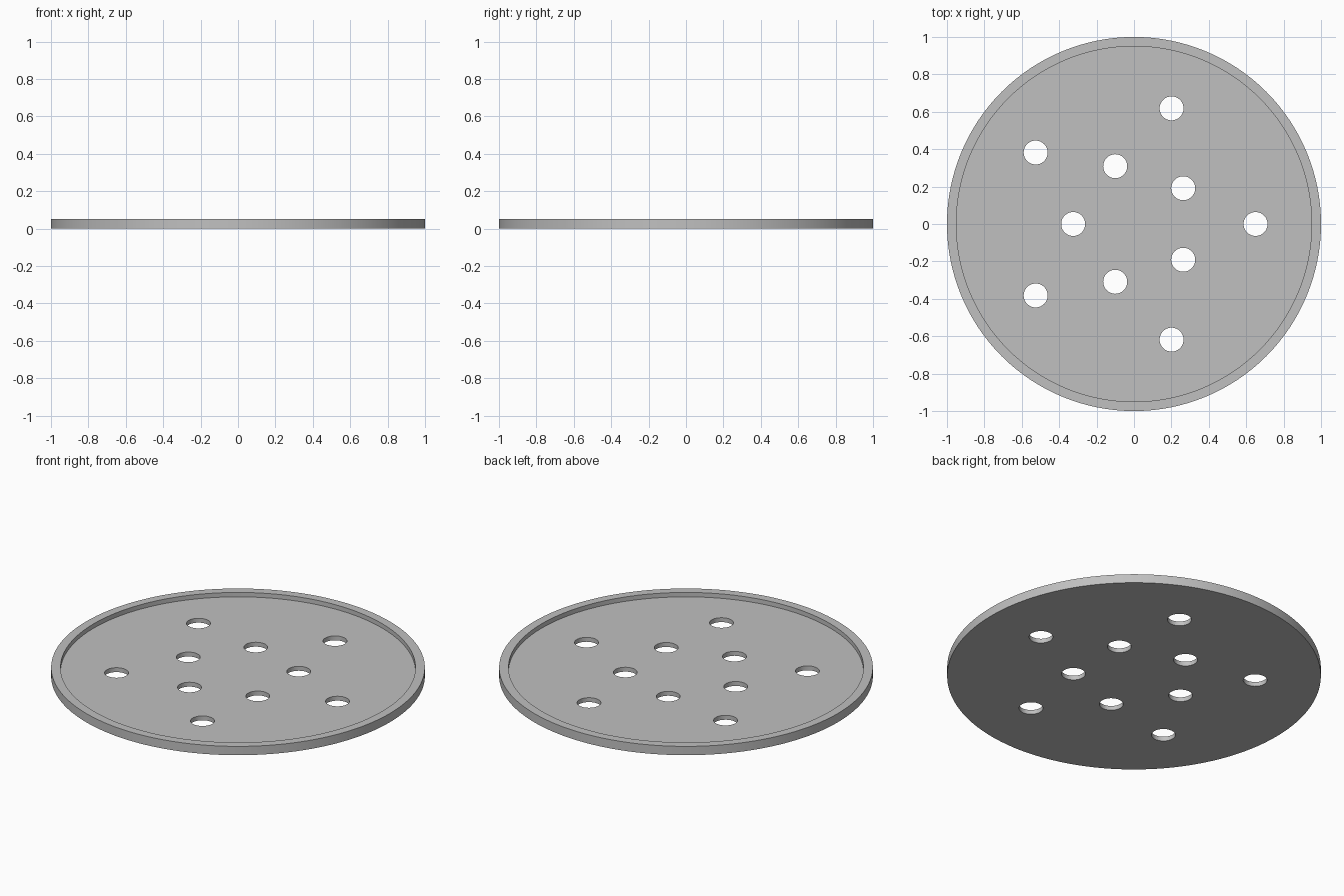
import bpy, bmesh, math

if "Cube" in bpy.data.objects:
    bpy.data.objects.remove(bpy.data.objects["Cube"])

HEIGHT, FLOOR = 0.052, 0.026
RIM_IN, HOLE_R = 0.95, 0.064
SEGMENTS, HOLE_SEGMENTS = 128, 48

grey = bpy.data.materials.new("light grey")
grey.diffuse_color = (0.53, 0.53, 0.53, 1)
grey.use_nodes = True
grey.node_tree.nodes["Principled BSDF"].inputs["Base Color"].default_value = grey.diffuse_color


def ring(bm, radius, z, n, cx=0, cy=0):
    return [bm.verts.new((cx + radius * math.cos(2 * math.pi * i / n),
                          cy + radius * math.sin(2 * math.pi * i / n), z)) for i in range(n)]


def add_lathe(bm, profile, n, cx=0, cy=0):
    """Closed turned solid from (radius, z) points, capped at both ends."""
    rings = [ring(bm, r, z, n, cx, cy) for r, z in profile]
    for a, b in zip(rings, rings[1:]):
        for i in range(n):
            j = (i + 1) % n
            bm.faces.new((a[i], a[j], b[j], b[i]))
    bm.faces.new(rings[0][::-1])
    bm.faces.new(rings[-1])


def finish(bm, name):
    mesh = bpy.data.meshes.new(name)
    bm.to_mesh(mesh)
    bm.free()
    mesh.materials.append(grey)
    obj = bpy.data.objects.new(name, mesh)
    bpy.context.collection.objects.link(obj)
    return obj


# Shallow round tray with a raised rim
bm = bmesh.new()
add_lathe(bm, [(1, 0), (1, HEIGHT), (RIM_IN, HEIGHT), (RIM_IN, FLOOR)], SEGMENTS)
tray = finish(bm, "round_tray")

# Two staggered circles of five drain holes
bm = bmesh.new()
for radius, offset in ((0.65, 0), (0.325, 36)):
    for k in range(5):
        a = math.radians(offset + 72 * k)
        add_lathe(bm, [(HOLE_R, -0.1), (HOLE_R, 0.1)], HOLE_SEGMENTS,
                  radius * math.cos(a), radius * math.sin(a))
cutter = finish(bm, "hole_cutter")
cutter.hide_render = True

cut = tray.modifiers.new("drain holes", 'BOOLEAN')
cut.operation = 'DIFFERENCE'
cut.solver = 'EXACT'
cut.object = cutter

# Apply the cut, remove the helper and smooth the round walls
bpy.context.view_layer.objects.active = tray
tray.select_set(True)
bpy.ops.object.modifier_apply(modifier=cut.name)
bpy.data.objects.remove(cutter, do_unlink=True)
bpy.ops.object.shade_smooth_by_angle(angle=math.radians(30))
